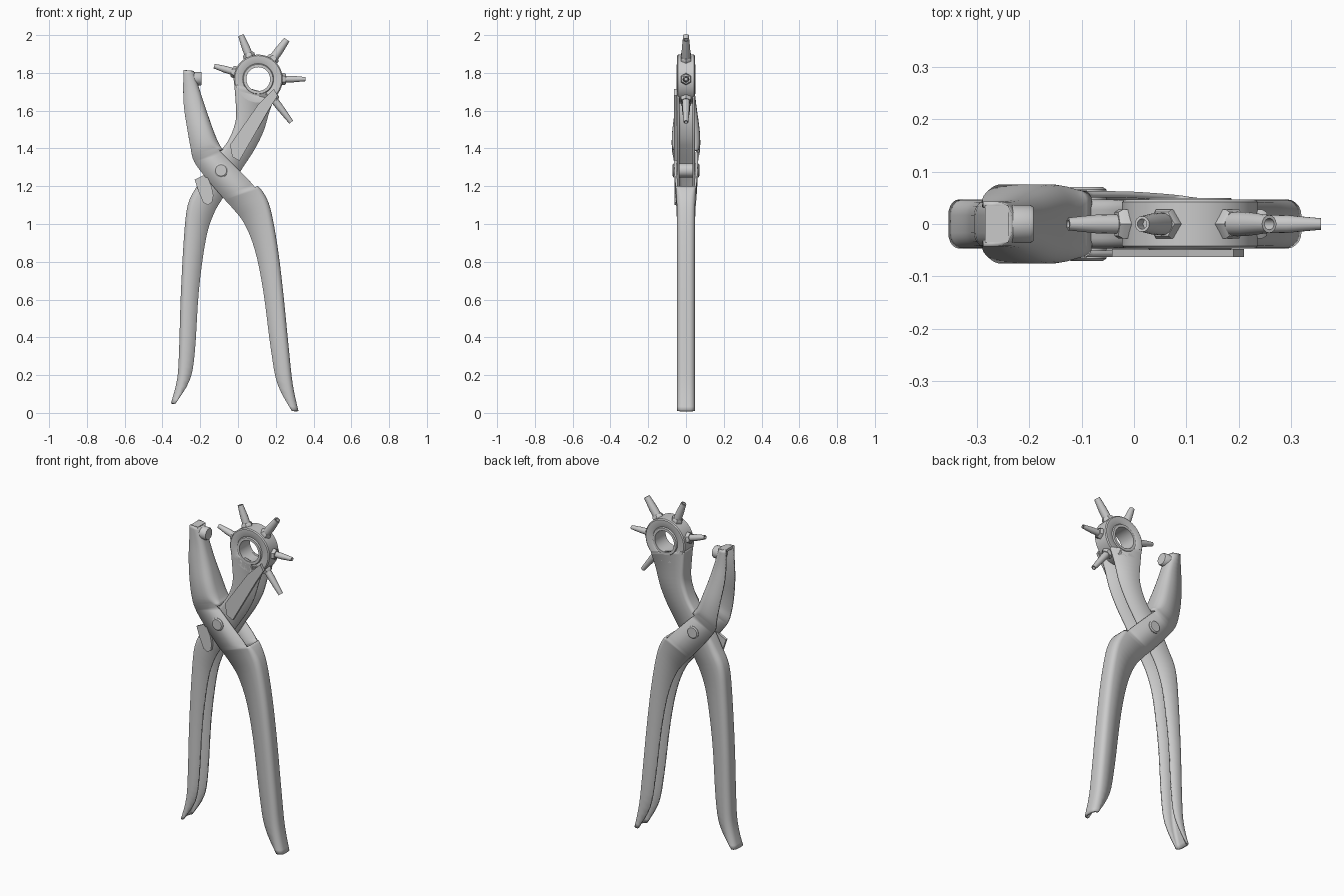
import bpy, bmesh, math
from mathutils import Vector, Matrix

if "Cube" in bpy.data.objects:
    bpy.data.objects.remove(bpy.data.objects["Cube"])


def finish(name, bm, smooth=True, recalc=True):
    if recalc:
        bmesh.ops.recalc_face_normals(bm, faces=bm.faces)
    me = bpy.data.meshes.new(name)
    bm.to_mesh(me)
    bm.free()
    ob = bpy.data.objects.new(name, me)
    bpy.context.collection.objects.link(ob)
    if smooth:
        bpy.ops.object.select_all(action='DESELECT')
        ob.select_set(True)
        bpy.context.view_layer.objects.active = ob
        bpy.ops.object.shade_smooth_by_angle(angle=math.radians(35))
    return ob


def spline(rows, steps=4):
    """Catmull-Rom through rows of numbers."""
    out = []
    for i in range(len(rows) - 1):
        p = [Vector(rows[min(max(k, 0), len(rows) - 1)]) for k in range(i - 1, i + 3)]
        for s in range(steps):
            t = s / steps
            out.append(0.5 * (2 * p[1] + (p[2] - p[0]) * t
                              + (2 * p[0] - 5 * p[1] + 4 * p[2] - p[3]) * t * t
                              + (3 * p[1] - p[0] - 3 * p[2] + p[3]) * t ** 3))
    out.append(Vector(rows[-1]))
    return out


def channel(name, rows, side, gap=None):
    """Pressed-steel U channel. Row: open edge x, z, spine edge x, z, half width, corner radius."""
    bm = bmesh.new()
    n = 5
    grid, rows = [], spline([tuple(r) for r in rows])
    for ox, oz, sx, sz, w, r in rows:
        depth = math.hypot(sx - ox, sz - oz)
        a = min(r, depth * 0.8) / depth
        half = [(0, w)] + [(1 - a + a * math.sin(k / n * math.pi / 2),
                            w - r + r * math.cos(k / n * math.pi / 2)) for k in range(n + 1)]
        sec = half + [(t, -y) for t, y in reversed(half)]
        grid.append([bm.verts.new((ox + (sx - ox) * t, y * side, oz + (sz - oz) * t)) for t, y in sec])
    for i in range(len(grid) - 1):
        mid = (rows[i][3] + rows[i + 1][3]) / 2
        for j in range(len(grid[0]) - 1):
            # window in the spine where the other lever passes through
            if gap and gap[0] < mid < gap[1] and 1 <= j <= len(grid[0]) - 3:
                continue
            bm.faces.new((grid[i][j], grid[i + 1][j], grid[i + 1][j + 1], grid[i][j + 1]))
    loose = [v for v in bm.verts if not v.link_faces]
    bmesh.ops.delete(bm, geom=loose, context='VERTS')
    ob = finish(name, bm, recalc=False)
    mod = ob.modifiers.new("sheet", 'SOLIDIFY')
    mod.thickness, mod.offset = 0.012, -1
    return ob


def lathe(name, profile, segs, matrix, closed=False):
    """Revolve (radius, height) points around local z."""
    bm = bmesh.new()
    rings = [[bm.verts.new(matrix @ Vector((r * math.cos(2 * math.pi * k / segs),
                                            r * math.sin(2 * math.pi * k / segs), h)))
              for k in range(segs)] for r, h in profile]
    pairs = list(zip(rings, rings[1:])) + ([(rings[-1], rings[0])] if closed else [])
    for a, b in pairs:
        for k in range(segs):
            bm.faces.new((a[k], a[(k + 1) % segs], b[(k + 1) % segs], b[k]))
    if not closed:
        bm.faces.new(rings[0])
        bm.faces.new(rings[-1])
    return finish(name, bm)


def plate(name, pts, y0, y1):
    """Flat plate from an x,z outline."""
    bm = bmesh.new()
    f = bm.faces.new([bm.verts.new((x, y0, z)) for x, z in pts])
    ext = bmesh.ops.extrude_face_region(bm, geom=[f])
    bmesh.ops.translate(bm, vec=(0, y1 - y0, 0),
                        verts=[v for v in ext['geom'] if isinstance(v, bmesh.types.BMVert)])
    return finish(name, bm, smooth=False)


ALONG_Y = Matrix.Rotation(math.radians(-90), 4, 'X')
ALONG_X = Matrix.Rotation(math.radians(90), 4, 'Y')

# Lever with the punch head: lower left handle, neck at upper right
channel("head_lever", [
    (-0.330, 0.05, -0.355, 0.05, 0.047, 0.03),
    (-0.255, 0.175, -0.322, 0.18, 0.047, 0.03),
    (-0.228, 0.33, -0.312, 0.33, 0.047, 0.03),
    (-0.207, 0.65, -0.303, 0.62, 0.047, 0.03),
    (-0.170, 0.92, -0.286, 0.93, 0.047, 0.03),
    (-0.130, 1.05, -0.266, 1.10, 0.047, 0.03),
    (-0.085, 1.13, -0.218, 1.20, 0.047, 0.03),
    (-0.030, 1.21, -0.155, 1.30, 0.047, 0.02),
    (0.020, 1.29, -0.088, 1.39, 0.047, 0.02),
    (0.085, 1.39, -0.042, 1.46, 0.047, 0.02),
    (0.135, 1.49, -0.012, 1.55, 0.047, 0.02),
    (0.168, 1.60, -0.012, 1.64, 0.047, 0.015),
    (0.200, 1.68, -0.020, 1.74, 0.047, 0.012)], -1)

# Lever with the jaw: lower right handle, wide yoke, jaw at upper left
channel("jaw_lever", [
    (0.285, 0.01, 0.320, 0.01, 0.047, 0.03),
    (0.210, 0.15, 0.290, 0.15, 0.047, 0.03),
    (0.175, 0.33, 0.268, 0.35, 0.047, 0.03),
    (0.133, 0.65, 0.238, 0.65, 0.047, 0.03),
    (0.090, 0.86, 0.208, 0.89, 0.047, 0.03),
    (0.035, 1.00, 0.172, 1.08, 0.048, 0.03),
    (-0.030, 1.085, 0.135, 1.165, 0.051, 0.025),
    (-0.085, 1.145, 0.090, 1.215, 0.056, 0.014),
    (-0.170, 1.245, 0.005, 1.30, 0.062, 0.012),
    (-0.232, 1.33, -0.080, 1.395, 0.064, 0.02),
    (-0.250, 1.40, -0.105, 1.435, 0.075, 0.045),
    (-0.268, 1.50, -0.132, 1.50, 0.072, 0.045),
    (-0.286, 1.62, -0.170, 1.61, 0.056, 0.04),
    (-0.290, 1.72, -0.203, 1.71, 0.045, 0.03),
    (-0.288, 1.815, -0.233, 1.81, 0.043, 0.03)], 1, gap=(1.2, 1.395))

# Jaw tip filler and anvil
plate("jaw_tip", [(-0.285, 1.80), (-0.285, 1.815), (-0.24, 1.812), (-0.24, 1.80)], -0.035, 0.035)
lathe("anvil", [(0.036, 0), (0.036, 0.052), (0.032, 0.058)], 24,
      Matrix.Translation((-0.25, 0, 1.77)) @ ALONG_X)

# Pivot rivet
lathe("pivot_rivet", [(0.03, -0.071), (0.037, -0.066), (0.037, 0.066), (0.03, 0.071)], 24,
      Matrix.Translation((-0.09, 0, 1.284)) @ ALONG_Y)

# Punch wheel with bored hub
centre = Matrix.Translation((0.107, 0, 1.767))
half = [(0.063, 0.05), (0.078, 0.05), (0.082, 0.043), (0.088, 0.047), (0.124, 0.047), (0.13, 0.042)]
lathe("punch_wheel", half + [(r, -h) for r, h in reversed(half)], 40, centre @ ALONG_Y, closed=True)

# Punch tubes of graded size with hexagonal collars
for i, (ang, length, r) in enumerate([(163.5, 0.243, 0.012), (111.5, 0.25, 0.015), (54, 0.258, 0.017),
                                      (0, 0.25, 0.011), (-52.5, 0.287, 0.013), (-110, 0.22, 0.014)]):
    m = centre @ Matrix.Rotation(math.radians(90 - ang), 4, 'Y')
    lathe("punch_collar_%d" % i, [(0.032, 0.115), (0.032, 0.138), (0.026, 0.147)], 6, m)
    lathe("punch_tube_%d" % i, [(r + 0.007, 0.12), (r + 0.006, 0.185), (r, length),
                                (r * 0.65, length), (r * 0.65, length - 0.03)], 16, m)

# Wheel index spring on the front of the neck
plate("index_spring", [(-0.03, 1.355), (-0.042, 1.42), (0.105, 1.63), (0.19, 1.715),
                       (0.21, 1.68), (0.16, 1.60), (0.008, 1.335)], -0.063, -0.048)

# Locking catch below the pivot
plate("locking_catch", [(-0.23, 1.235), (-0.17, 1.265), (-0.14, 1.20), (-0.13, 1.15), (-0.137, 1.115),
                        (-0.16, 1.10), (-0.185, 1.115), (-0.21, 1.175)], -0.062, -0.047)
